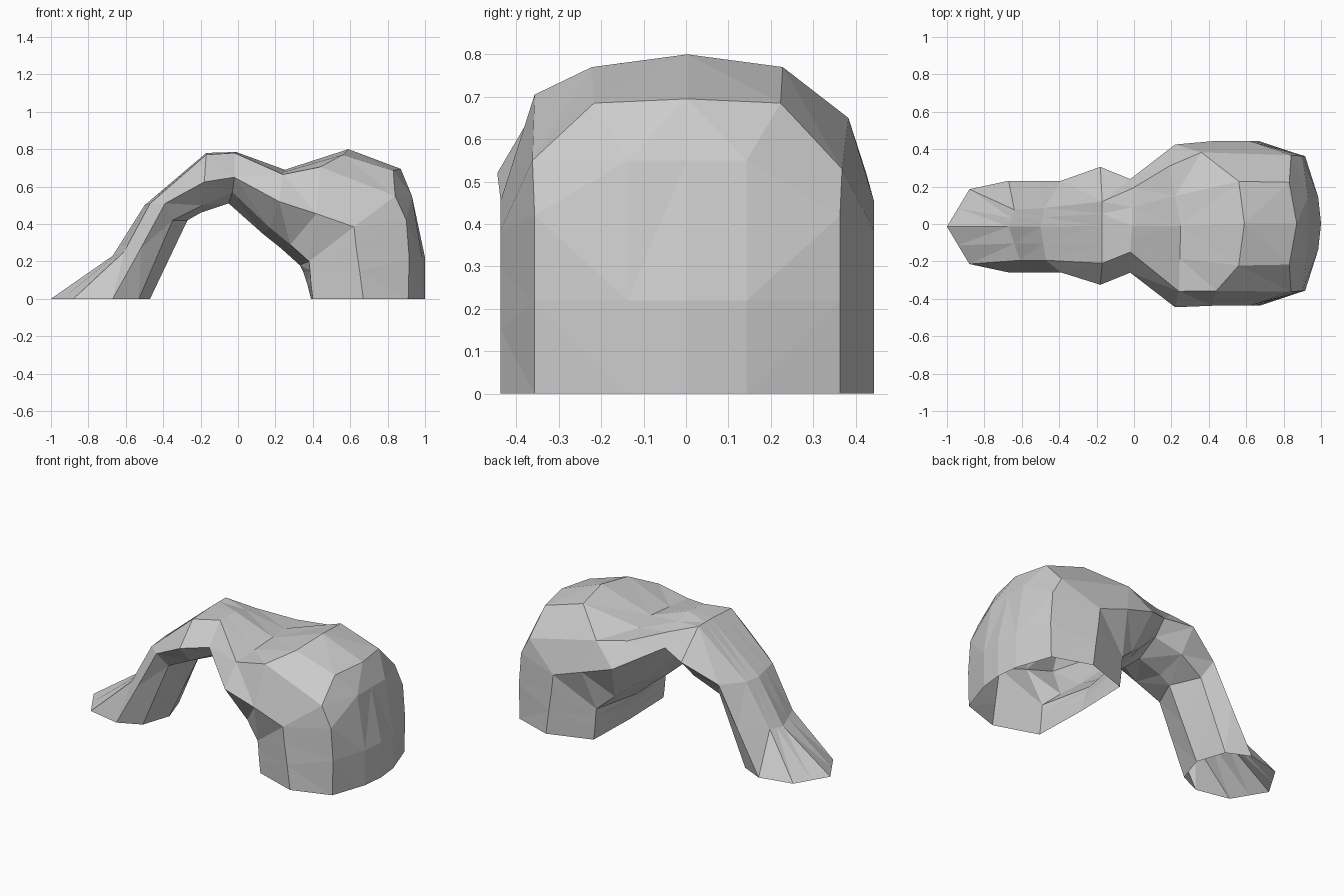
import bpy, bmesh

if "Cube" in bpy.data.objects:
    bpy.data.objects.remove(bpy.data.objects["Cube"])

# Half cross-sections: outer centre (x,z), shoulder, corner, side, inner corner (x,y,z), inner centre (x,z)
# A section without a shoulder gets one halfway between centre and corner.
# The second item is the corner on the back, where the rock is more worn.
narrow_leg = [
    ([(-1, 0), (-.88, .20, 0), (-.67, .245, 0), (-.53, .18, 0), (-.47, 0)], None),
    ([(-.67, .23), (-.61, .18, .25), (-.52, .245, .27), (-.44, .18, .21), (-.37, .21)], (-.64, .09, .24)),
    ([(-.5, .5), (-.47, .18, .51), (-.39, .245, .51), (-.35, .18, .42), (-.27, .42)], (-.48, .1, .5)),
]
crown = [
    ([(-.17, .78), (-.17, .2, .77), (-.18, .315, .625), (-.19, .2, .5), (-.2, .46)], (-.17, .13, .78)),
    ([(-.01, .785), (-.02, .14, .78), (-.02, .25, .65), (-.03, .16, .57), (-.05, .51)], (-.01, .2, .73)),
    ([(.25, .69), (.24, .35, .665), (.22, .435, .52), (.17, .26, .38), (.13, .35)], (.19, .32, .665)),
]
wide_leg = [
    ([(.59, .8), (.56, .225, .77), (.44, .36, .705), (.42, .44, .455), (.28, .31, .29), (.23, .27)], (.36, .38, .65)),
    ([(.87, .695), (.83, .22, .685), (.84, .365, .55), (.62, .44, .385), (.38, .35, .2), (.33, .18)], (.84, .365, .53)),
    ([(.93, .55), (.93, .14, .55), (.9, .36, .42), (.63, .44, .29), (.385, .35, .15), (.35, .14)], None),
    ([(1, .22), (.985, .14, .22), (.915, .36, .22), (.65, .44, .15), (.39, .35, .08), (.37, .08)], None),
    ([(1, 0), (.985, .14, 0), (.91, .36, 0), (.67, .44, 0), (.4, .35, 0), (.39, 0)], None),
]


def half_side(outer, pts):
    """Add the missing shoulder to one half of a section."""
    if len(pts) == 4:
        return pts
    x, y, z = pts[0]
    return [((outer[0] + x) / 2, y / 2, (outer[1] + z) / 2)] + pts


def full_ring(section, back_corner, shift):
    """Mirror a half section across y into a closed ten-sided ring."""
    outer, *front, inner = section
    back = list(front)
    if back_corner:
        back[len(back) - 3] = back_corner
    pts = [(outer[0], 0, outer[1])] + [(x, -y, z) for x, y, z in half_side(outer, front)]
    pts += [(inner[0], 0, inner[1])] + half_side(outer, back)[::-1]
    return [(x, y + shift, z) for x, y, z in pts]


# Rock arch: one open-bottomed skin lofted from foot to foot
bm = bmesh.new()
rings = []
for part, shift in ((narrow_leg, -.014), (crown, -.01), (wide_leg, .003)):
    for section, back_corner in part:
        rings.append([bm.verts.new(p) for p in full_ring(section, back_corner, shift)])
for a, b in zip(rings, rings[1:]):
    for i in range(10):
        j = (i + 1) % 10
        bm.faces.new((a[i], a[j], b[j], b[i]))
bmesh.ops.triangulate(bm, faces=bm.faces[:])
bmesh.ops.recalc_face_normals(bm, faces=bm.faces[:])
mesh = bpy.data.meshes.new("rock_arch")
bm.to_mesh(mesh)
bm.free()
arch = bpy.data.objects.new("rock_arch", mesh)
bpy.context.collection.objects.link(arch)
